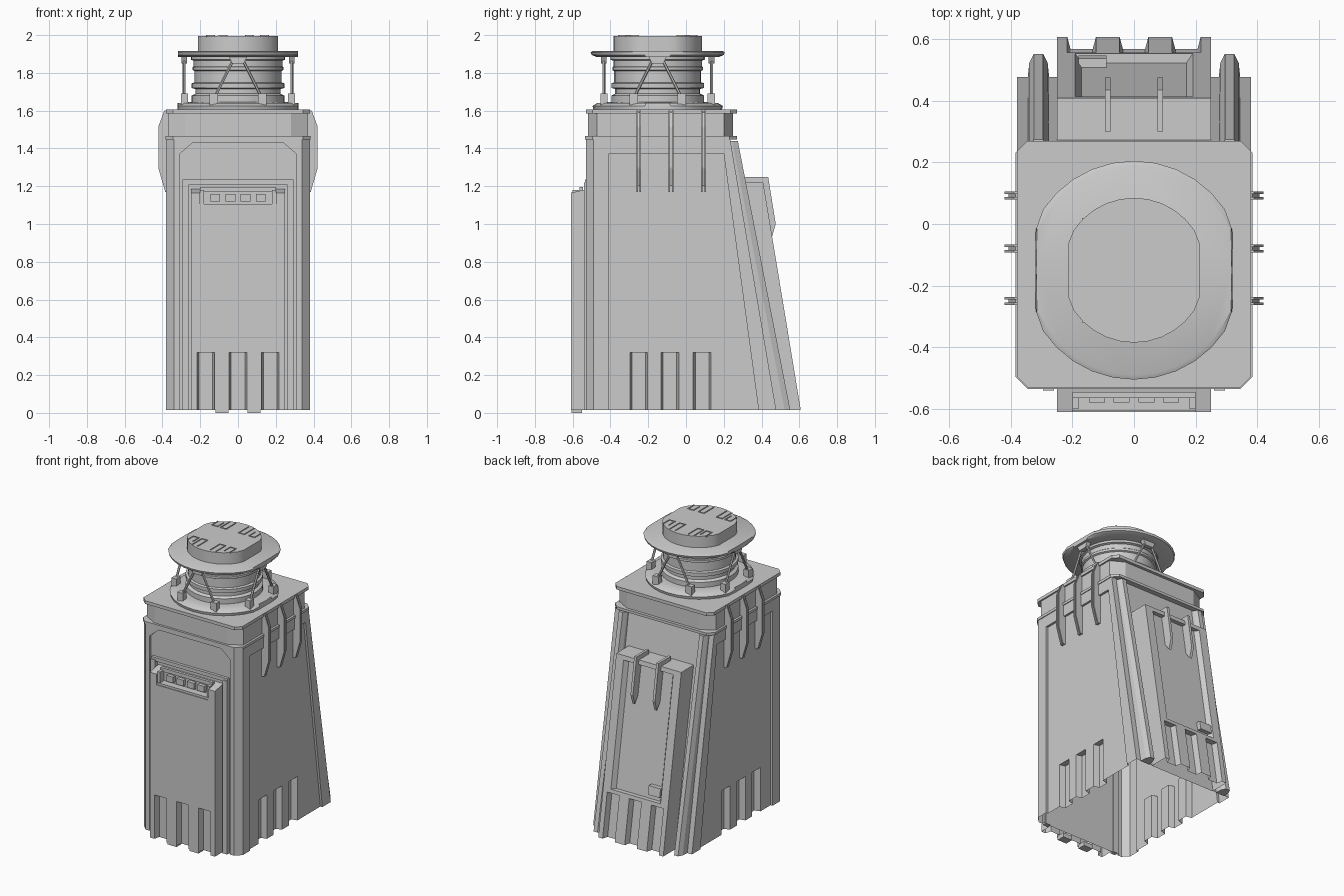
import bpy, bmesh
from math import sin, cos, pi
from mathutils import Vector

if "Cube" in bpy.data.objects:
    bpy.data.objects.remove(bpy.data.objects["Cube"])


def loft(name, rings):
    """Skin a stack of equal-length point rings and cap both ends."""
    bm = bmesh.new()
    vs = [[bm.verts.new(p) for p in r] for r in rings]
    n = len(rings[0])
    for a, b in zip(vs, vs[1:]):
        for i in range(n):
            bm.faces.new((a[i], a[(i + 1) % n], b[(i + 1) % n], b[i]))
    bm.faces.new(vs[0][::-1])
    bm.faces.new(vs[-1])
    bmesh.ops.recalc_face_normals(bm, faces=bm.faces)
    me = bpy.data.meshes.new(name)
    bm.to_mesh(me)
    bm.free()
    ob = bpy.data.objects.new(name, me)
    bpy.context.collection.objects.link(ob)
    return ob


def prism(name, pts, axis, a, b):
    """Extrude a 2D outline along one axis from a to b."""
    put = {'x': lambda p, t: (t, p[0], p[1]),
           'y': lambda p, t: (p[0], t, p[1]),
           'z': lambda p, t: (p[0], p[1], t)}[axis]
    return loft(name, [[put(p, t) for p in pts] for t in (a, b)])


def box(name, x0, x1, y0, y1, z0, z1):
    return prism(name, [(x0, y0), (x1, y0), (x1, y1), (x0, y1)], 'z', z0, z1)


def cut(ob, cutter):
    cutter.hide_render = True
    m = ob.modifiers.new("cut", 'BOOLEAN')
    m.operation, m.object, m.solver = 'DIFFERENCE', cutter, 'EXACT'
    bpy.context.view_layer.objects.active = ob
    bpy.ops.object.modifier_apply(modifier=m.name)
    bpy.data.objects.remove(cutter, do_unlink=True)


def open_underside(ob):
    """Delete downward faces at the foot so the part is a hollow shell."""
    bm = bmesh.new()
    bm.from_mesh(ob.data)
    bm.normal_update()
    low = [f for f in bm.faces if abs(f.normal.z) > .9 and f.calc_center_median().z < .03]
    bmesh.ops.delete(bm, geom=low, context='FACES')
    bm.to_mesh(ob.data)
    bm.free()


def groove(ob, side, c, face, depth=0.04):
    """Tapered slot at the foot of a wall; face(z) is the wall's offset."""
    rings = []
    for z in (-0.05, 0.32):
        f = face(z)
        uv = [(c - 0.052, f + 0.02), (c - 0.036, f - depth),
              (c + 0.036, f - depth), (c + 0.052, f + 0.02)]
        rings.append([{'front': (u, -v, z), 'back': (u, v, z),
                       'right': (v, u, z), 'left': (-v, u, z)}[side] for u, v in uv])
    cut(ob, loft("groove_cutter", rings))


def chamfered(hx, y0, y1, cx, cy):
    return [(-hx + cx, y0), (hx - cx, y0), (hx, y0 + cy), (hx, y1 - cy),
            (hx - cx, y1), (-hx + cx, y1), (-hx, y1 - cy), (-hx, y0 + cy)]


def smooth(ob):
    bpy.ops.object.select_all(action='DESELECT')
    ob.select_set(True)
    bpy.context.view_layer.objects.active = ob
    bpy.ops.object.shade_smooth_by_angle()


CY = -0.15  # turret centre


def lathe(name, prof, clip=9, n=32):
    """Round part about the turret axis, optionally flattened on its sides."""
    ob = loft(name, [[(max(-clip, min(clip, r * cos(2 * pi * i / n))),
                       CY + r * sin(2 * pi * i / n), z) for i in range(n)]
                     for r, z in prof])
    smooth(ob)
    return ob


def rod(name, a, b, r):
    a, b = Vector(a), Vector(b)
    d = (b - a).normalized()
    u = d.cross(Vector((0.3, 0.5, 1))).normalized()
    v = d.cross(u)
    return loft(name, [[p + r * (u * cos(i * pi / 3) + v * sin(i * pi / 3))
                        for i in range(6)] for p in (a, b)])


def wall_y(z):
    return 0.48 - 0.17 * z


def fin_y(z):
    return 0.555 - 0.195 * z


def panel_y(z):
    return 0.61 - 0.165 * z


# Main body: upright front and sides, leaning back wall, open underneath
body = loft("tower_body", [[(x, y, z) for x, y in
            [(-.34, -.53), (.34, -.53), (.38, -.49), (.38, wall_y(z)),
             (-.38, wall_y(z)), (-.38, -.49)]] for z in (0.015, 1.46)])
for s, side in ((1, 'right'), (-1, 'left')):
    cut(body, prism("side_recess_cutter", [(-.41, -.1), (-.41, 1.37), (.2, 1.37), (.40, -.1)],
                    'x', s * .365, s * .5))
    for c in (-.25, -.085, .085):
        groove(body, side, c, lambda z: .365)
cut(body, prism("front_recess_cutter",
                [(-.31, -.1), (.31, -.1), (.31, 1.37), (.24, 1.43), (-.24, 1.43), (-.31, 1.37)],
                'y', -.6, -.515))
open_underside(body)

# Trim strips around the front opening
for s in (-1, 1):
    box("front_jamb", s * .26, s * .295, -.54, -.51, .015, 1.22)
box("front_lintel", -.295, .295, -.535, -.51, 1.21, 1.235)

# Front panel with foot grooves and a notch for the console
front = prism("front_panel", [(-.52, .015), (-.61, .015), (-.61, 1.165), (-.52, 1.185)], 'x', -.25, .25)
for c in (-.17, 0, .17):
    groove(front, 'front', c, lambda z: .61)
cut(front, box("console_notch_cutter", -.2, .2, -.7, -.555, 1.09, 1.3))
open_underside(front)
for s in (-1, 1):
    box("front_foot", s * .05, s * .12, -.605, -.55, 0, .03)
    box("console_bracket", s * .18, s * .2, -.6, -.55, 1.09, 1.18)
box("console_tray", -.2, .2, -.605, -.55, 1.085, 1.105)
box("console_rail", -.2, .2, -.565, -.545, 1.17, 1.195)
for i in range(4):
    x = -.12 + i * .08
    box("console_lamp", x - .026, x + .026, -.58, -.55, 1.118, 1.16)

# Leaning fins on the back
for s in (-1, 1):
    loft("back_fin", [[(s * x, y, z) for x, y in
         [(.275, wall_y(z) - .004), (.345, wall_y(z) - .004), (.34, fin_y(z) - .03),
          (.325, fin_y(z)), (.295, fin_y(z)), (.28, fin_y(z) - .03)]] for z in (.015, 1.44)])

# Back panel: leaning slab, sunken centre, foot grooves, hooks
back = loft("back_panel", [[(x, y, z) for x, y in
            [(-.25, wall_y(z) - .004), (.25, wall_y(z) - .004),
             (.25, panel_y(z)), (-.25, panel_y(z))]] for z in (.015, 1.22)])
cut(back, loft("back_recess_cutter", [[(x, y, z) for x, y in
    [(-.17, panel_y(z) - .03), (.17, panel_y(z) - .03),
     (.205, panel_y(z) + .02), (-.205, panel_y(z) + .02)]] for z in (.345, 1.19)]))
for c in (-.17, 0, .17):
    groove(back, 'back', c, panel_y)
open_underside(back)
for s in (-1, 1):
    prism("back_hook", [(.30, 1.25), (.435, 1.25), (.475, 1.0), (.455, .93), (.40, 1.0), (.3, 1.19)],
          'x', s * .085 - .009, s * .085 + .009)
loft("back_junction_box", [[(x, y, z) for x, y in
     [(-.18, panel_y(z) - .04), (-.09, panel_y(z) - .04), (-.09, panel_y(z)), (-.18, panel_y(z))]]
     for z in (.38, .44)])

# Upper band between two lips
prism("lower_lip", chamfered(.385, -.535, .27, .04, .04), 'z', 1.448, 1.466)
prism("upper_band", chamfered(.37, -.52, .25, .09, .05), 'z', 1.46, 1.59)
prism("roof_lip", chamfered(.38, -.53, .27, .035, .035), 'z', 1.585, 1.607)

# Side brackets: a web between two thin flanges
for s in (-1, 1):
    for y in (-.25, -.08, .093):
        for d in (-.009, .009):
            prism("bracket_blade", [(s * x, z) for x, z in
                  [(.366, 1.6), (.39, 1.6), (.42, 1.52), (.42, 1.29), (.385, 1.17), (.366, 1.17)]],
                  'y', y + d - .004, y + d + .004)
        prism("bracket_web", [(s * x, z) for x, z in
              [(.366, 1.6), (.385, 1.59), (.408, 1.51), (.408, 1.3), (.375, 1.2), (.366, 1.2)]],
              'y', y - .006, y + .006)

# Turret: base ring, banded drum, wide disc and cap
lathe("turret_base", [(.34, 1.605), (.345, 1.625), (.32, 1.64), (.27, 1.645)], .32)
lathe("turret_drum", [(.245, 1.64), (.245, 1.68), (.225, 1.69), (.225, 1.715), (.245, 1.72),
                      (.245, 1.745), (.23, 1.75), (.23, 1.81), (.24, 1.815), (.24, 1.83),
                      (.235, 1.835), (.235, 1.865), (.25, 1.87), (.25, 1.89)])
lathe("turret_disc", [(.325, 1.885), (.35, 1.895), (.355, 1.91), (.34, 1.917)], .317)
lathe("turret_cap", [(.235, 1.9), (.235, 1.996)], .212)

# Thin U-shaped seams on the cap's top
for sy in (-1, 1):
    for x in (-.145, -.08, .06, .14):
        y0, y1 = CY + sy * .10, CY + sy * (.17 if abs(x) > .1 else .21)
        for ends in ((x - .024, x - .018, y0, y1), (x + .018, x + .024, y0, y1),
                     (x - .024, x + .024, y0, y0 + sy * .006)):
            box("cap_seam", *ends, 1.99, 2.0)

# Four A-frame braces with foot clamps around the drum
for k in range(4):
    dx, dy = cos(k * pi / 2), sin(k * pi / 2)

    def at(r, t, z):
        return (r * dx - t * dy, CY + r * dy + t * dx, z)
    for s in (-1, 1):
        rod("brace_rod", at(.285, s * .13, 1.66), at(.285, s * .025, 1.87), .008)
        loft("brace_clamp", [[at(r, s * t, z) for r, t in
             [(.265, .105), (.303, .105), (.303, .15), (.265, .15)]] for z in (1.63, 1.69)])
    loft("brace_head", [[at(r, t, z) for r, t in [(.27, -w), (.3, -w), (.3, w), (.27, w)]]
                        for w, z in ((.03, 1.85), (.05, 1.89))])
